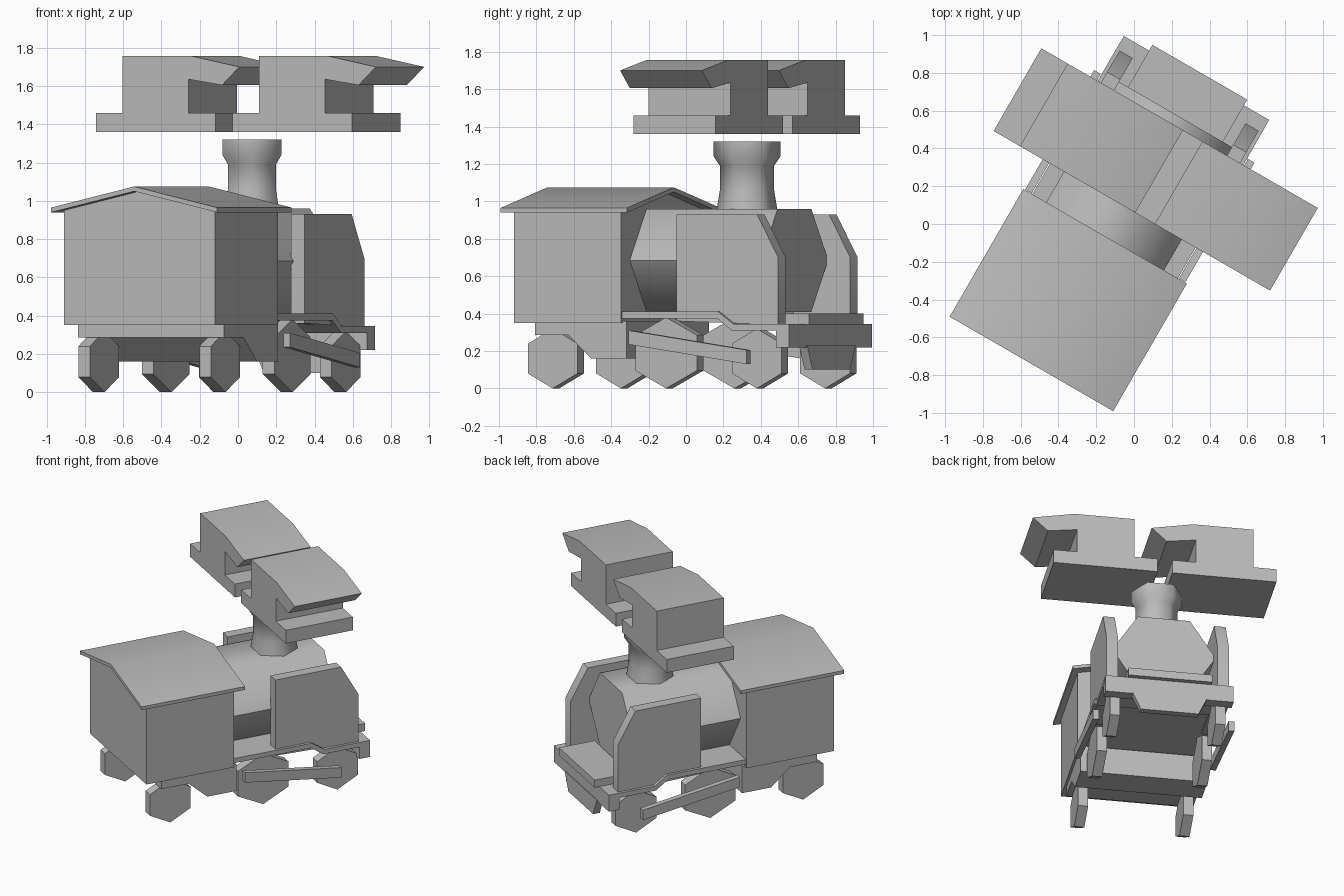
import bpy, bmesh, math

cube = bpy.data.objects.get("Cube")
if cube:
    bpy.data.objects.remove(cube, do_unlink=True)

TURN = math.radians(-30)   # whole model is turned about z
MID = -0.10                # centre line across the engine

grey = bpy.data.materials.new("plain grey")
grey.use_nodes = True
GREY = (0.5, 0.5, 0.5, 1)
grey.diffuse_color = GREY
grey.node_tree.nodes["Principled BSDF"].inputs["Base Color"].default_value = GREY


def finish(name, bm, smooth=30):
    bmesh.ops.recalc_face_normals(bm, faces=bm.faces)
    mesh = bpy.data.meshes.new(name)
    bm.to_mesh(mesh)
    bm.free()
    mesh.materials.append(grey)
    obj = bpy.data.objects.new(name, mesh)
    bpy.context.collection.objects.link(obj)
    obj.rotation_euler.z = TURN
    bpy.ops.object.select_all(action='DESELECT')
    obj.select_set(True)
    bpy.context.view_layer.objects.active = obj
    bpy.ops.object.shade_smooth_by_angle(angle=math.radians(smooth))
    return obj


def prism(name, profile, start, end, across=True, smooth=30):
    """Extrude a (position, height) profile across or along the engine."""
    bm = bmesh.new()
    rings = []
    for d in (start, end):
        rings.append([bm.verts.new((d, p, z) if across else (p, d, z)) for p, z in profile])
    bm.faces.new(rings[0])
    bm.faces.new(rings[1])
    n = len(profile)
    for i in range(n):
        j = (i + 1) % n
        bm.faces.new((rings[0][i], rings[0][j], rings[1][j], rings[1][i]))
    return finish(name, bm, smooth)


def box(name, half, v0, v1, z0, z1):
    return prism(name, [(v0, z0), (v1, z0), (v1, z1), (v0, z1)], MID - half, MID + half)


def hexagon(cx, cz, rx, rz, turn=0):
    angles = [math.radians(60 * i + turn) for i in range(6)]
    return [(cx + rx * math.cos(a), cz + rz * math.sin(a)) for a in angles]


# cab and its thin gabled roof
prism("cab", [(MID - 0.456, 0.35), (MID + 0.456, 0.35), (MID + 0.456, 0.955),
              (MID, 1.055), (MID - 0.456, 0.955)], -0.857, -0.197, across=False)
prism("cab_roof", [(MID - 0.5, 0.94), (MID, 1.05), (MID + 0.5, 0.94),
                   (MID + 0.5, 0.965), (MID, 1.075), (MID - 0.5, 0.965)],
      -0.913, -0.133, across=False)

# chassis below the cab
prism("chassis", [(-0.737, 0.36), (-0.737, 0.285), (-0.53, 0.285), (-0.39, 0.16),
                  (-0.17, 0.16), (-0.17, 0.36)], MID - 0.44, MID + 0.44)

# boiler
prism("boiler", hexagon(MID, 0.685, 0.36, 0.318), -0.2, 0.612, across=False, smooth=65)

# running board with a step down to the front
prism("running_board", [(-0.2, 0.41), (0.397, 0.41), (0.49, 0.345), (0.8, 0.345),
                        (0.8, 0.31), (0.48, 0.31), (0.39, 0.375), (-0.2, 0.375)],
      MID - 0.445, MID + 0.445)

# front beam, step and guard
box("front_beam", 0.444, 0.755, 0.835, 0.22, 0.345)
box("front_step", 0.29, 0.6, 0.87, 0.343, 0.40)
prism("front_guard", [(MID - 0.26, 0.23), (MID + 0.26, 0.23), (MID + 0.2, 0.10),
                      (MID - 0.2, 0.10)], 0.79, 0.84, across=False)

# chimney, turned with six sides
bm = bmesh.new()
rings = []
for r, z in [(0.165, 0.94), (0.145, 1.06), (0.145, 1.19), (0.178, 1.24), (0.178, 1.32)]:
    rings.append([bm.verts.new((x, y, z)) for x, y in hexagon(MID, 0.319, r, r)])
for low, high in zip(rings, rings[1:]):
    for i in range(6):
        j = (i + 1) % 6
        bm.faces.new((low[i], low[j], high[j], high[i]))
bm.faces.new(rings[0])
bm.faces.new(rings[-1])
finish("chimney", bm, 65)

# paired parts on each side
WHEELS = {"rear": (-0.65, 0.153, 0.16), "middle": (0.05, 0.19, 0.19), "front": (0.61, 0.153, 0.16)}
for side, label in ((1, "right"), (-1, "left")):
    prism("side_tank_" + label, [(0.13, 0.36), (0.757, 0.34), (0.757, 0.70),
                                 (0.626, 0.93), (0.13, 0.93)],
          MID + side * 0.345, MID + side * 0.425)
    for place, (v, half, r) in WHEELS.items():
        prism(f"{place}_wheel_{label}", hexagon(v, r, half / math.cos(math.pi / 6), r, 30),
              MID + side * 0.33, MID + side * 0.40)
    prism("drive_rod_" + label, [(-0.13, 0.235), (0.6, 0.13), (0.6, 0.205), (-0.13, 0.31)],
          MID + side * 0.45, MID + side * 0.49)

# two canopied blocks hovering above
BLOCK = [(0, 1.36), (0.722, 1.36), (0.722, 1.46), (0.56, 1.46), (0.56, 1.635), (0.762, 1.605),
         (0.866, 1.70), (0.577, 1.757), (0.161, 1.757), (0.161, 1.46), (0, 1.46)]
for label, u in (("left", -0.89), ("right", -0.066)):
    prism("upper_block_" + label, [(u + p, z) for p, z in BLOCK], 0.055, 0.56, across=False)
